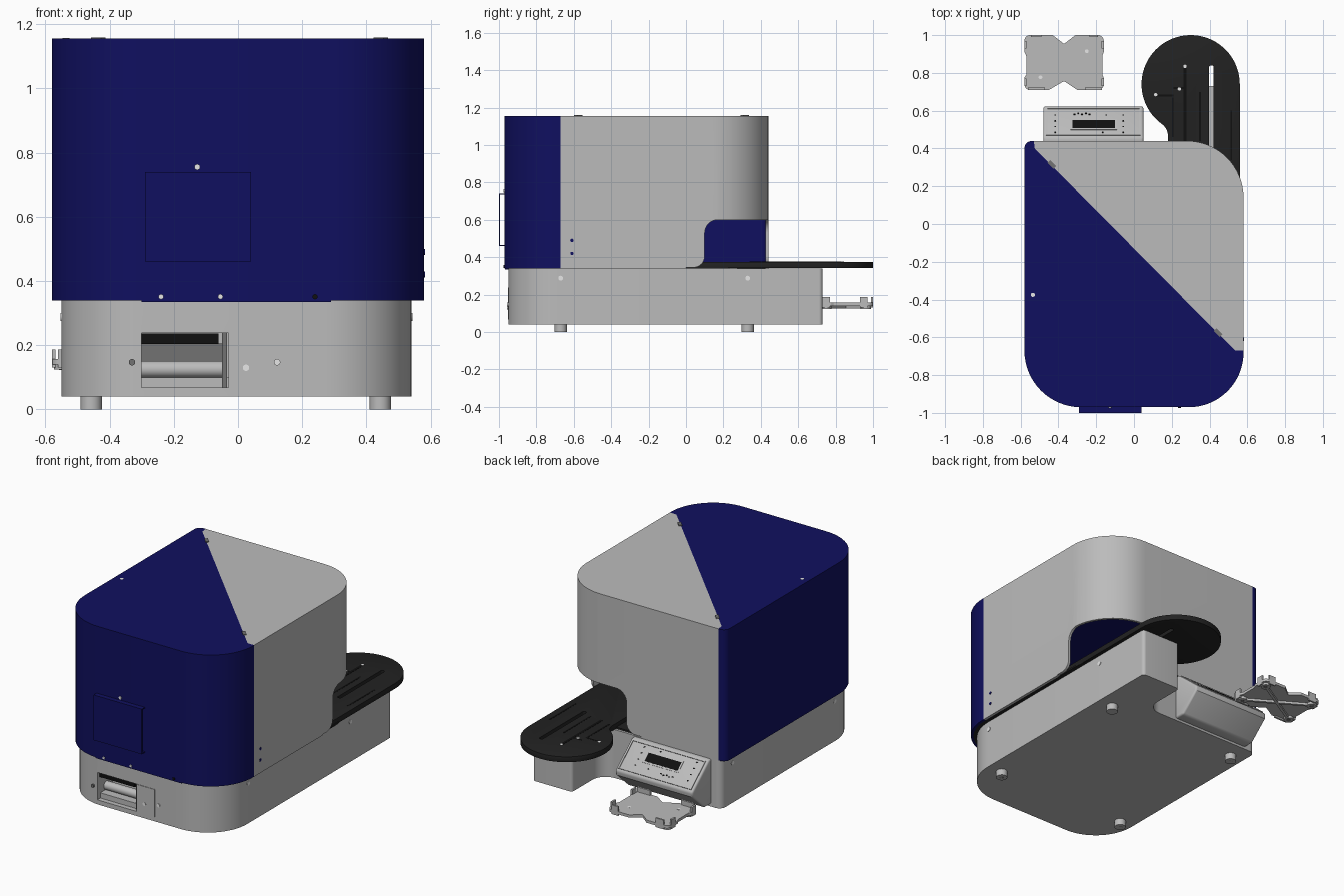
import bpy, bmesh, math
from mathutils import Vector, Matrix

if "Cube" in bpy.data.objects:
    bpy.data.objects.remove(bpy.data.objects["Cube"])


def material(name, col):
    m = bpy.data.materials.new(name)
    m.use_nodes = True
    m.diffuse_color = (*col, 1)
    m.node_tree.nodes["Principled BSDF"].inputs["Base Color"].default_value = (*col, 1)
    return m


GREY = material("light_grey", (0.50, 0.50, 0.50))
BLUE = material("navy_blue", (0.005, 0.005, 0.115))
BLACK = material("soft_black", (0.016, 0.016, 0.016))
DARK = material("deep_black", (0.005, 0.005, 0.005))
MID = material("mid_grey", (0.17, 0.17, 0.17))
WHITE = material("off_white", (0.85, 0.85, 0.85))


def arc(cx, cy, r, a0, a1, n=16):
    return [(cx + r * math.cos(math.radians(a0 + (a1 - a0) * i / n)),
             cy + r * math.sin(math.radians(a0 + (a1 - a0) * i / n))) for i in range(n + 1)]


def rounded(corners):
    """Polygon from (x, y, radius) corners."""
    out = []
    for i, (x, y, r) in enumerate(corners):
        p = Vector((x, y))
        if r == 0:
            out.append((x, y))
            continue
        a = (Vector(corners[i - 1][:2]) - p).normalized()
        b = (Vector(corners[(i + 1) % len(corners)][:2]) - p).normalized()
        half = a.angle(b) / 2
        c = p + (a + b).normalized() * (r / math.sin(half))
        t = r / math.tan(half)
        s, e = p + a * t - c, p + b * t - c
        a0, a1 = math.degrees(math.atan2(s.y, s.x)), math.degrees(math.atan2(e.y, e.x))
        d = (a1 - a0 + 180) % 360 - 180
        out += arc(c.x, c.y, r, a0, a0 + d, 16 if r > 0.1 else 8)
    return out


def finish(bm, name, mat):
    bmesh.ops.recalc_face_normals(bm, faces=bm.faces[:])
    me = bpy.data.meshes.new(name)
    bm.to_mesh(me)
    bm.free()
    ob = bpy.data.objects.new(name, me)
    bpy.context.collection.objects.link(ob)
    me.materials.append(mat)
    return ob


def prism(name, pts, lo, hi, mat, axis="z"):
    put = {"z": lambda p, h: (p[0], p[1], h), "x": lambda p, h: (h, p[0], p[1]),
           "y": lambda p, h: (p[0], h, p[1])}[axis]
    bm = bmesh.new()
    f = bm.faces.new([bm.verts.new(put(p, lo)) for p in pts])
    ext = bmesh.ops.extrude_face_region(bm, geom=[f])
    move = Vector(put((0, 0), hi - lo))
    bmesh.ops.translate(bm, vec=move, verts=[v for v in ext["geom"] if isinstance(v, bmesh.types.BMVert)])
    return finish(bm, name, mat)


def box(name, x0, x1, y0, y1, z0, z1, mat):
    return prism(name, [(x0, y0), (x1, y0), (x1, y1), (x0, y1)], z0, z1, mat)


def disc(name, a, b, r, lo, hi, mat, axis="z"):
    return prism(name, arc(a, b, r, 0, 345, 23), lo, hi, mat, axis)


def apply_mods(ob):
    bpy.context.view_layer.objects.active = ob
    for m in list(ob.modifiers):
        bpy.ops.object.modifier_apply(modifier=m.name)


def cut(ob, *cutters):
    for c in cutters:
        m = ob.modifiers.new("cut", "BOOLEAN")
        m.operation, m.solver, m.object = "DIFFERENCE", "EXACT", c
        apply_mods(ob)
        bpy.data.objects.remove(c)


def bevel(ob, w, seg=2):
    m = ob.modifiers.new("bevel", "BEVEL")
    m.width, m.segments, m.limit_method, m.angle_limit = w, seg, "ANGLE", math.radians(40)
    apply_mods(ob)


# Base with rear extension and front window recess
base = prism("base", rounded([(-.55, -.95, .27), (.54, -.95, .27), (.54, .73, .02),
                              (.27, .73, .02), (.27, .44, .09), (-.55, .44, .04)]), .04, .34, GREY)
cut(base, box("window_cutter", -.30, -.03, -1.1, -.80, .068, .238, GREY))
box("window_cover", -.03, .095, -.953, -.94, .068, .238, GREY)
box("window_top_bar", -.30, -.06, -.93, -.90, .203, .237, DARK)
box("window_back_panel", -.30, -.05, -.83, -.805, .15, .205, MID)
box("window_post", -.05, -.035, -.93, -.81, .068, .238, MID)
box("window_sill", -.30, -.03, -.92, -.81, .068, .10, GREY)
disc("window_roller", -.86, .125, .026, -.30, -.035, GREY, "x")
for x, z in ((-.33, .147), (.025, .13), (.122, .147)):
    disc("front_screw", x, z, .01, -.956, -.93, MID if x < 0 else WHITE, "y")
for y in (-.67, .33):
    disc("side_hole", y, .288, .013, .535, .543, WHITE, "x")
    disc("side_hole", y, .288, .013, -.553, -.545, WHITE, "x")
    for x in (-.457, .443):
        disc("foot", x, y, .033, 0, .045, GREY)
        disc("foot_screw", x, y, .014, -.0, .002, MID)

# Two-piece hollow cover split along the diagonal
seam = [(-.53, .44, 0), (-.525, .40, 0), (.535, -.67, 0), (.58, -.67, 0)]
INNER = rounded([(-.565, .425, .03), (-.565, -.955, .285), (.565, -.955, .275), (.565, .425, .285)])
blue = prism("front_cover", rounded([(-.58, .44, .04), (-.58, -.97, .3), (.58, -.97, .29)] + seam[::-1]),
             .34, 1.155, BLUE)
grey = prism("rear_cover", rounded(seam + [(.58, .44, .3)]), .34, 1.155, GREY)
for cover in (blue, grey):
    cut(cover, prism("cavity_cutter", INNER, .2, 1.14, cover.data.materials[0]))


# Corner opening in the rear cover, flared at its foot
def opening(end):
    return rounded([(end, .3, 0), (end, .6, 0), (.1, .6, .07), (.1, .345, .06), (0, .345, 0), (0, .3, 0)])


cut(grey, prism("side_cutter", opening(.65), .28, .7, GREY, "x"),
    prism("back_cutter", opening(.7), .2, .6, GREY, "y"))
prism("inner_deck", INNER, .34, .35, BLACK)
box("cover_lip", -.30, .29, -.968, -.94, .334, .342, BLUE)
for z in (.42, .49):
    disc("cover_screw", -.61, z, .009, .575, .582, BLUE, "x")
disc("top_hole", -.535, -.375, .011, 1.15, 1.156, WHITE)
for x, y in ((-.435, .315), (.445, -.575)):
    clip = box("seam_clip", -.022, .022, -.01, .01, -.003, .003, MID)
    clip.matrix_world = Matrix.Translation((x, y, 1.156)) @ Matrix.Rotation(math.radians(-45), 4, "Z")

# Front door: thin panel standing off on two flanges
box("door_panel", -.29, .04, -1.0, -.994, .46, .74, BLUE)
for z in (.46, .734):
    box("door_flange", -.29, .04, -.996, -.965, z, z + .006, BLUE)
disc("door_hole", -.127, .755, .009, -.975, -.969, WHITE, "y")
for x in (-.24, -.055, .24):
    disc("lip_screw", x, .351, .008, -.975, -.969, WHITE if x < .2 else DARK, "y")

# Swing arm tray with rounded paddle end and through slot
arm = prism("arm_tray", [(.56, -.2)] + arc(.30, .74, .26, 0, 234, 48) + arc(.10, .465, .08, 54, 0, 10)
            + [(.18, -.2)], .342, .375, BLACK)
bevel(arm, .007)
cut(arm, prism("slot_cutter", rounded([(.398, .40, .01), (.422, .40, .01), (.422, .84, .01), (.398, .84, .01)]),
               .3, .4, BLACK))
for x0, x1, y0, y1 in ((.262, .278, .44, .83), (.20, .21, .46, .67), (.12, .21, .675, .685),
                       (.21, .262, .715, .725), (.345, .355, .44, .70), (.51, .52, .34, .60)):
    box("arm_groove", x0, x1, y0, y1, .374, .376, DARK)
for x, y in ((.27, .835), (.115, .685), (.24, .715)):
    disc("arm_hole", x, y, .009, .374, .3765, WHITE)

# Sloped control panel behind the cover
panel = prism("control_panel", [(.42, .335), (.46, .335), (.625, .195), (.62, .165), (.50, .055), (.42, .055)],
              -.48, .05, GREY, "x")
bevel(panel, .012, 3)
SLOPE = Matrix.Translation((0, .46, .335)) @ Matrix.Rotation(math.atan2(-.14, .165), 4, "X")


def on_panel(name, x0, x1, y0, y1, h, mat):
    box(name, x0, x1, y0, y1, -.004, h, mat).matrix_world = SLOPE


for x0, x1, y0, y1 in ((-.465, .035, .012, .018), (-.465, .035, .195, .201),
                       (-.465, -.459, .012, .201), (.029, .035, .012, .201)):
    on_panel("panel_rim", x0, x1, y0, y1, .005, GREY)
on_panel("screen_frame", -.335, -.09, .05, .125, .002, GREY)
on_panel("screen", -.325, -.10, .06, .115, .003, DARK)
for i in range(5):
    on_panel("label_mark", -.32 + i * .02, -.31 + i * .02, .155 + .006 * (i % 2), .162 + .006 * (i % 2), .002, DARK)
for i in range(4):
    for x in (-.42, -.17 + .02 * (i % 2), -.06):
        on_panel("key_mark", x, x + .008, .03 + i * .04, .037 + i * .04, .002, DARK)

# Detached cross-shaped holder
holder = prism("holder_plate", rounded([
    (-.58, .71, .03), (-.45, .71, .01), (-.37, .757, .01), (-.30, .71, .01), (-.16, .71, .03),
    (-.16, .775, .01), (-.168, .79, .01), (-.168, .89, .01), (-.16, .91, .01), (-.16, 1.0, .03),
    (-.31, 1.0, .01), (-.37, .953, .01), (-.43, 1.0, .01), (-.58, 1.0, .03),
    (-.58, .91, .01), (-.57, .89, .01), (-.57, .79, .01), (-.58, .775, .01)]), .14, .157, GREY)
for x in (-.545, -.195):
    for y in (.75, .96):
        disc("holder_boss", x, y, .028, .124, .142, GREY)
        disc("holder_boss_hole", x, y, .012, .1225, .126, MID)
for x0, x1, y0, y1 in ((-.56, -.47, .71, .722), (-.26, -.17, .71, .722), (-.545, -.49, .99, 1.0),
                       (-.235, -.19, .99, 1.0), (-.58, -.568, .73, .77), (-.172, -.16, .73, .77),
                       (-.58, -.568, .93, .97), (-.172, -.16, .93, .97)):
    box("holder_tab", x0, x1, y0, y1, .13, .187, GREY)
for s in (-1, 1):
    rib = box("holder_rib", -.19, .19, -.008, .008, .126, .142, GREY)
    rib.matrix_world = Matrix.Translation((-.37, .855, 0)) @ Matrix.Rotation(s * math.radians(31), 4, "Z")
for x, y in ((-.25, .915), (-.495, .777)):
    disc("holder_hole", x, y, .01, .15, .1585, WHITE)

# Smooth curved walls, keep edges sharp
bpy.ops.object.select_all(action="SELECT")
for ob in bpy.context.selected_objects:
    if ob.type != "MESH":
        ob.select_set(False)
bpy.context.view_layer.objects.active = base
bpy.ops.object.shade_smooth_by_angle(angle=math.radians(30))
